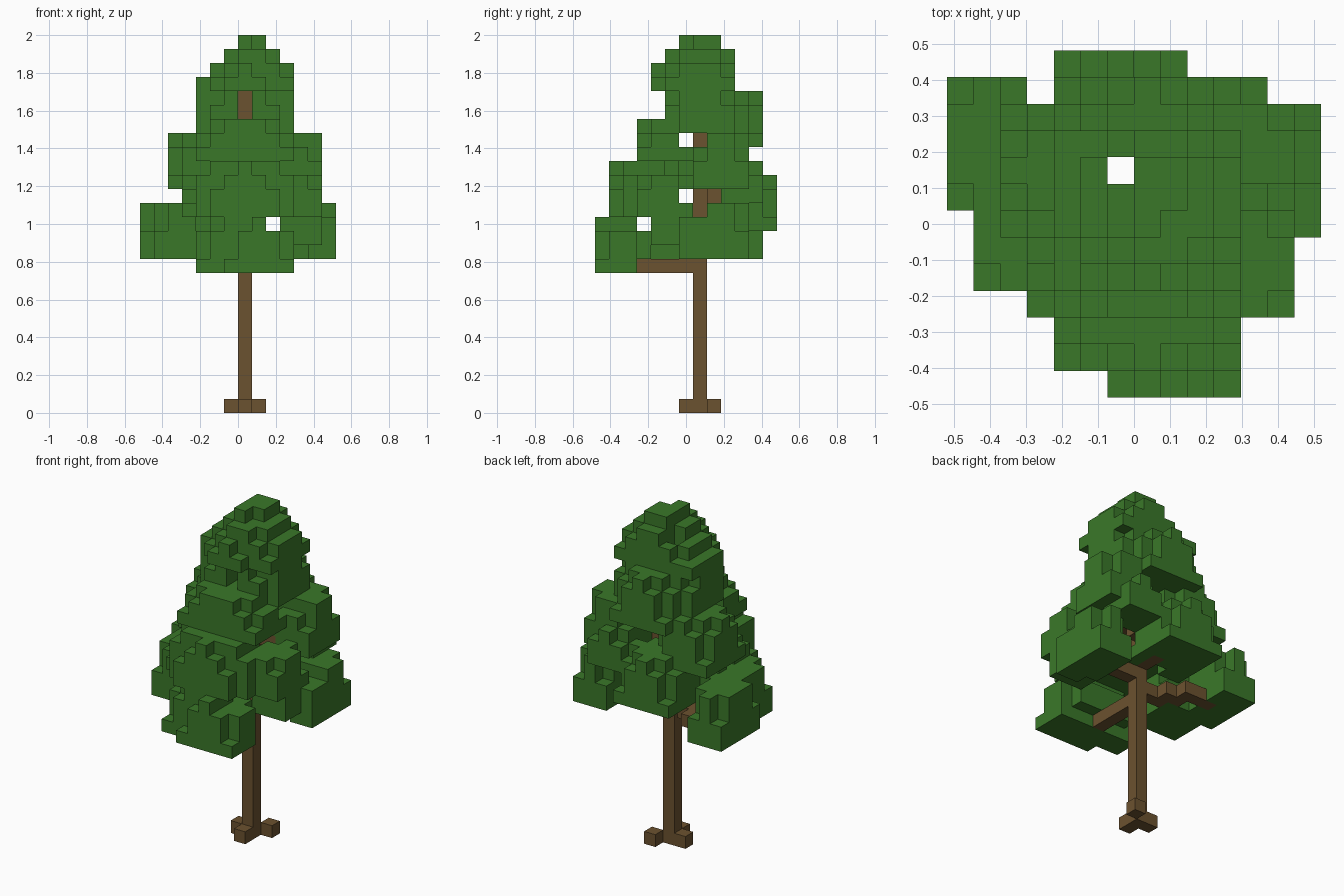
import bpy
import bmesh
from mathutils import Vector

cube = bpy.data.objects.get("Cube")
if cube:
    bpy.data.objects.remove(cube, do_unlink=True)

VOXEL = 2 / 27
ORIGIN = Vector((-7, -6.5, 0))


def material(name, colour):
    mat = bpy.data.materials.new(name)
    mat.use_nodes = True
    mat.diffuse_color = (*colour, 1)
    mat.node_tree.nodes["Principled BSDF"].inputs["Base Color"].default_value = (*colour, 1)
    return mat


BARK = material("bark_brown", (0.148, 0.084, 0.029))
LEAF = material("leaf_green", (0.042, 0.187, 0.022))


def box(x0, x1, y0, y1, z0, z1):
    """All grid cells in a box."""
    return {(i, j, k) for i in range(x0, x1) for j in range(y0, y1) for k in range(z0, z1)}


def is_gap(i, j, k):
    """Openings between the leaf clumps where sky or wood shows through."""
    return ((i, j) == (6, 8) or (i, k) == (9, 13)
            or (j, k) in {(3, 13), (6, 15), (6, 19)}
            or (k == 10 and j >= 3)
            or (i >= 7 and (j, k) in {(7, 14), (7, 15), (8, 15), (7, 19)})
            or (i == 7 and j < 7 and k in (21, 22)))


def clump(x0, x1, y0, y1, z0, z1):
    """Flat-bottomed, rounded-top mass of leaf cells filling a box."""
    cells = set()
    for i, j, k in box(x0, x1, y0, y1, z0, z1):
        u = abs(2 * i + 1 - x0 - x1) / (x1 - x0)
        v = abs(2 * j + 1 - y0 - y1) / (y1 - y0)
        w = (k - z0) / (z1 - z0)
        if u ** 2.5 + v ** 2.5 + 0.9 * w < 1.25 and not is_gap(i, j, k):
            cells.add((i, j, k))
    return cells


# Wood: trunk, roots and branches
wood = {
    "trunk": box(7, 8, 7, 8, 0, 24),
    "roots": {(6, 7, 0), (7, 6, 0), (8, 8, 0)},
    "front_branch": box(7, 8, 3, 7, 10, 11),
    "left_branch": box(8, 12, 7, 8, 12, 13),
    "right_branch": box(5, 7, 7, 8, 11, 12) | box(4, 6, 8, 9, 11, 12) | box(2, 5, 9, 10, 11, 12),
    "back_branch": box(7, 8, 8, 10, 13, 14),
    "upper_left_branch": box(8, 9, 8, 9, 15, 16) | box(8, 10, 7, 8, 16, 17),
    "upper_right_branch": box(5, 7, 7, 8, 16, 17),
}

# Foliage: clumps from the bottom tier to the crown
foliage = {
    "low_front_leaves": clump(4, 11, 1, 4, 10, 14) | clump(6, 11, 0, 4, 10, 14),
    "low_right_leaves": clump(0, 3, 7, 12, 11, 15) | clump(1, 5, 4, 8, 11, 15),
    "low_left_leaves": clump(11, 14, 7, 11, 11, 15) | clump(12, 14, 6, 10, 11, 15),
    "front_left_leaves": clump(10, 13, 4, 7, 12, 17) | clump(10, 13, 3, 7, 14, 17),
    "front_right_leaves": clump(3, 7, 3, 9, 14, 17),
    "back_leaves": clump(4, 9, 8, 13, 13, 17),
    "middle_front_leaves": clump(4, 11, 1, 6, 14, 18),
    "middle_right_leaves": clump(2, 7, 6, 11, 16, 20),
    "middle_left_leaves": clump(9, 13, 7, 11, 16, 20) | clump(9, 12, 9, 12, 15, 18),
    "upper_front_leaves": clump(4, 11, 3, 7, 18, 21),
    "upper_back_leaves": clump(4, 11, 8, 11, 19, 23) | clump(5, 10, 8, 12, 19, 23),
    "crown_leaves": (clump(4, 11, 5, 10, 20, 24) | clump(4, 11, 6, 10, 23, 24)
                     | clump(5, 11, 5, 10, 23, 25) | clump(6, 9, 4, 9, 23, 25)),
    "tip_leaves": clump(6, 10, 5, 10, 24, 26) | box(7, 9, 6, 9, 26, 27) - {(8, 6, 26)},
}

filled = set().union(*wood.values(), *foliage.values())
taken = set()


def build(name, cells, mat):
    """Make one part from its cells, keeping only the exposed faces."""
    bm = bmesh.new()
    for cell in sorted(cells):
        centre = Vector(cell) + Vector((0.5, 0.5, 0.5))
        for axis in range(3):
            for sign in (-1, 1):
                normal = Vector((0, 0, 0))
                normal[axis] = sign
                if tuple(int(c + n) for c, n in zip(cell, normal)) in filled:
                    continue
                a = Vector((0, 0, 0))
                a[(axis + 1) % 3] = 0.5
                b = normal.cross(a)
                middle = centre + normal / 2
                corners = (middle - a - b, middle + a - b, middle + a + b, middle - a + b)
                bm.faces.new([bm.verts.new((p + ORIGIN) * VOXEL) for p in corners])
    bmesh.ops.remove_doubles(bm, verts=bm.verts[:], dist=VOXEL / 100)
    mesh = bpy.data.meshes.new(name)
    bm.to_mesh(mesh)
    bm.free()
    mesh.materials.append(mat)
    bpy.context.scene.collection.objects.link(bpy.data.objects.new(name, mesh))


for parts, mat in ((wood, BARK), (foliage, LEAF)):
    for name, cells in parts.items():
        own = cells - taken
        taken |= own
        if own:
            build(name, own, mat)
